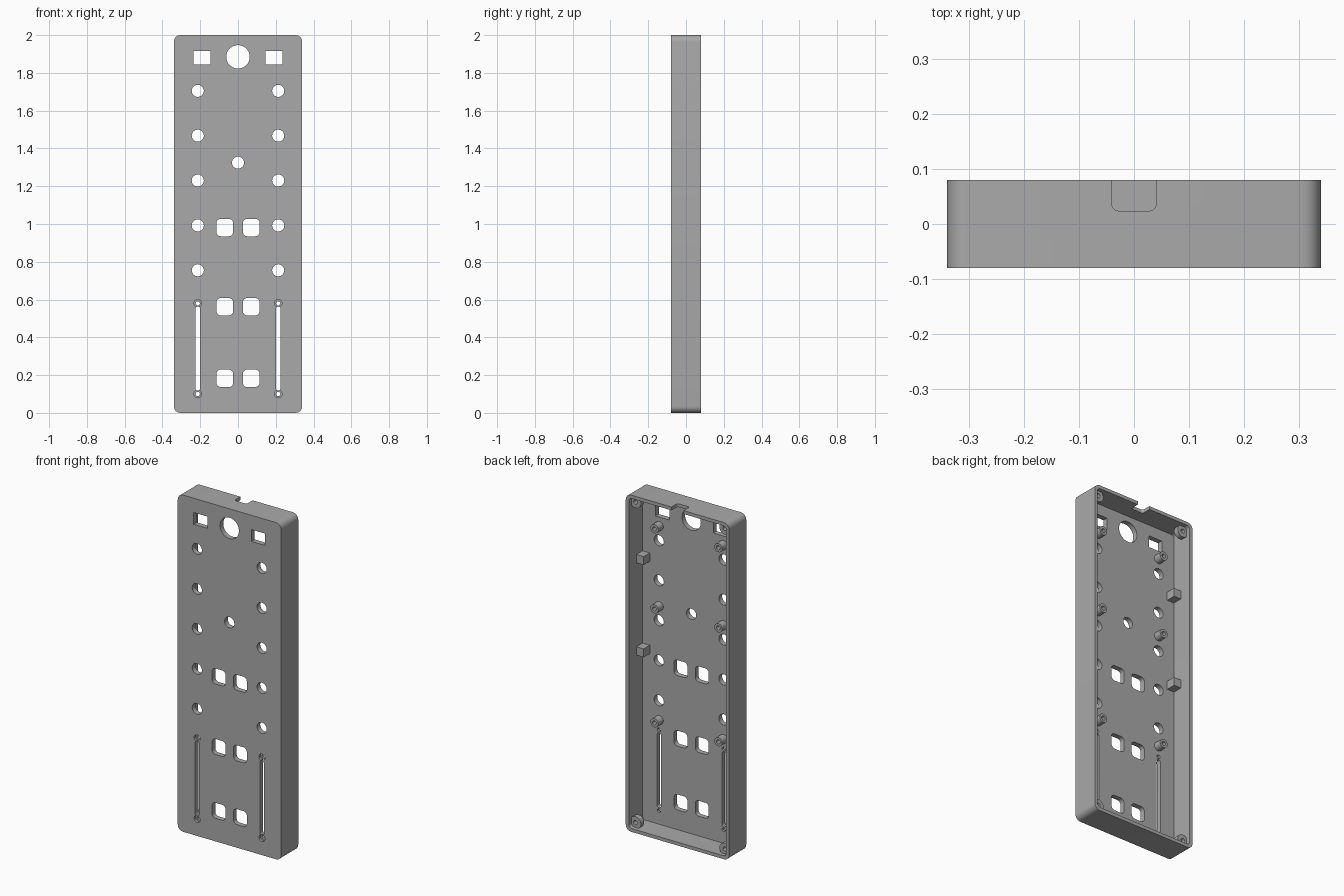
import bpy, bmesh
from math import sin, cos, pi
from mathutils import Vector

cube = bpy.data.objects.get("Cube")
if cube:
    bpy.data.objects.remove(cube, do_unlink=True)

grey = bpy.data.materials.new("mid_grey")
grey.use_nodes = True
colour = (0.4, 0.4, 0.4, 1)
grey.diffuse_color = colour
grey.node_tree.nodes["Principled BSDF"].inputs["Base Color"].default_value = colour

FRONT, BACK, FLOOR = -0.08, 0.08, -0.05
WALL = 0.02


def circle(x, z, r, n=32):
    return [(x + r * cos(2 * pi * i / n), z + r * sin(2 * pi * i / n)) for i in range(n)]


def rounded(x, z, w, h, r, n=6):
    pts = []
    for q, (sx, sz) in enumerate([(1, 1), (-1, 1), (-1, -1), (1, -1)]):
        for i in range(n + 1):
            a = (q + i / n) * pi / 2
            pts.append((x + sx * (w / 2 - r) + r * cos(a), z + sz * (h / 2 - r) + r * sin(a)))
    return pts


def box(x, z, w, h):
    return [(x + w / 2, z + h / 2), (x - w / 2, z + h / 2), (x - w / 2, z - h / 2), (x + w / 2, z - h / 2)]


def add_prism(bm, outline, y0, y1):
    near = [bm.verts.new((x, y0, z)) for x, z in outline]
    far = [bm.verts.new((x, y1, z)) for x, z in outline]
    bm.faces.new(near)
    bm.faces.new(far[::-1])
    n = len(near)
    for i in range(n):
        bm.faces.new((near[i], far[i], far[(i + 1) % n], near[(i + 1) % n]))


def finish(name, bm):
    bmesh.ops.recalc_face_normals(bm, faces=bm.faces)
    mesh = bpy.data.meshes.new(name)
    bm.to_mesh(mesh)
    bm.free()
    mesh.materials.append(grey)
    obj = bpy.data.objects.new(name, mesh)
    bpy.context.collection.objects.link(obj)
    return obj


def prisms(name, parts):
    bm = bmesh.new()
    for part in parts:
        add_prism(bm, *part)
    return finish(name, bm)


def select(obj):
    bpy.ops.object.select_all(action='DESELECT')
    bpy.context.view_layer.objects.active = obj
    obj.select_set(True)


def cut(obj, parts):
    cutter = prisms("cutter", parts)
    cutter.hide_render = True
    mod = obj.modifiers.new("cut", 'BOOLEAN')
    mod.operation = 'DIFFERENCE'
    mod.solver = 'EXACT'
    mod.object = cutter
    select(obj)
    bpy.ops.object.modifier_apply(modifier=mod.name)
    bpy.data.objects.remove(cutter, do_unlink=True)


def smooth(obj):
    select(obj)
    bpy.ops.object.shade_smooth_by_angle(angle=pi / 6)


# Open-backed tray
case = prisms("case_shell", [(rounded(0, 1, 0.68, 2, 0.035), FRONT, BACK)])
cut(case, [(rounded(0, 1, 0.68 - 2 * WALL, 2 - 2 * WALL, 0.02), FLOOR, BACK + 0.1)])

# Openings through the front panel
outlines = [circle(0, 1.885, 0.062, 48), circle(0, 1.325, 0.032)]
for s in (-1, 1):
    x = s * 0.213
    outlines.append(box(s * 0.19, 1.88, 0.09, 0.07))
    outlines += [circle(x, 0.755 + 0.2375 * i, 0.032) for i in range(5)]
    outlines += [rounded(s * 0.07, z, 0.088, 0.092, 0.022) for z in (0.183, 0.562, 0.981)]
    outlines.append(rounded(x, 0.34, 0.026, 0.445, 0.0125))
    outlines += [circle(x, z, 0.011, 16) for z in (0.1, 0.58)]
cut(case, [(o, FRONT - 0.05, FLOOR + 0.02) for o in outlines])

# Shallow counterbores at the slot ends
cut(case, [(circle(s * 0.213, z, 0.02, 24), FRONT - 0.05, FRONT + 0.015)
           for s in (-1, 1) for z in (0.1, 0.58)])

# Cable notch in the top wall, with rounded inner corners
bm = bmesh.new()
add_prism(bm, rounded(0, 0.084, 0.08, 0.12, 0.012), 1.95, 2.05)
for v in bm.verts:
    v.co = Vector((v.co.x, v.co.z, v.co.y))
notch = finish("notch_cutter", bm)
mod = case.modifiers.new("notch", 'BOOLEAN')
mod.operation = 'DIFFERENCE'
mod.solver = 'EXACT'
mod.object = notch
select(case)
bpy.ops.object.modifier_apply(modifier=mod.name)
bpy.data.objects.remove(notch, do_unlink=True)
smooth(case)

for s, side in ((1, "left"), (-1, "right")):
    # Hollow circuit board posts
    for i, z in enumerate((0.64, 1.317, 1.793)):
        post = prisms(f"board_post_{side}_{i + 1}", [(circle(s * 0.21, z, 0.026), FLOOR - 0.005, -0.003)])
        cut(post, [(circle(s * 0.21, z, 0.012, 20), FLOOR + 0.01, 0.05)])
        smooth(post)

    # Board support blocks against the side walls
    for i, z in enumerate((1.042, 1.59)):
        prisms(f"support_block_{side}_{i + 1}", [(box(s * 0.299, z, 0.052, 0.05), FLOOR - 0.005, 0.007)])

    # Corner screw bosses, tapering into the corners
    for t, end in ((-1, "bottom"), (1, "top")):
        x, z = s * 0.294, 1 + t * 0.952
        bm = bmesh.new()
        for y in (0.025, 0.055):
            for px, pz in circle(x, z, 0.036):
                bm.verts.new((px, y, pz))
        bm.verts.new((s * 0.322, -0.02, 1 + t * 0.982))
        bmesh.ops.convex_hull(bm, input=bm.verts)
        bmesh.ops.dissolve_limit(bm, angle_limit=0.01, verts=bm.verts, edges=bm.edges)
        boss = finish(f"corner_boss_{end}_{side}", bm)
        cut(boss, [(circle(x, z, 0.013, 20), 0.02, 0.1)])
        smooth(boss)
